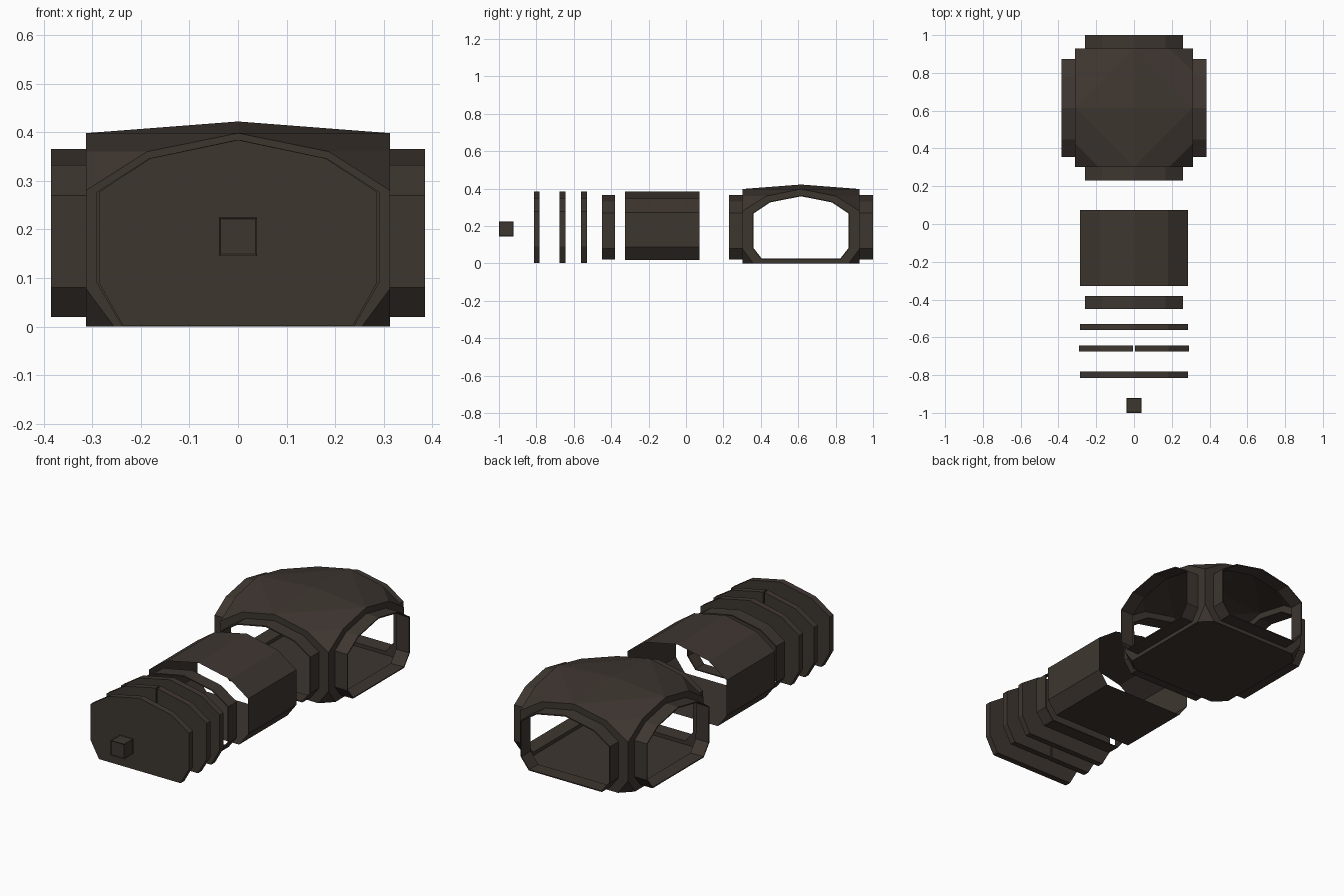
import bpy, bmesh, math
from mathutils import Matrix, Vector

if "Cube" in bpy.data.objects:
    bpy.data.objects.remove(bpy.data.objects["Cube"])

# one dark brown for the whole kit
mat = bpy.data.materials.new("dark_brown")
mat.diffuse_color = (0.048, 0.037, 0.030, 1)
mat.use_nodes = True
mat.node_tree.nodes["Principled BSDF"].inputs["Base Color"].default_value = mat.diffuse_color


def finish(bm, name, thickness=0):
    bmesh.ops.remove_doubles(bm, verts=bm.verts, dist=0.0005)
    bmesh.ops.recalc_face_normals(bm, faces=bm.faces)
    me = bpy.data.meshes.new(name)
    bm.to_mesh(me)
    bm.free()
    me.materials.append(mat)
    ob = bpy.data.objects.new(name, me)
    bpy.context.collection.objects.link(ob)
    if thickness:
        m = ob.modifiers.new("wall_thickness", "SOLIDIFY")
        m.thickness = thickness
        m.offset = -1
    return ob


def mirror_profile(half):
    # half runs from bottom to the peak on x = 0
    return half + [(-x, z) for x, z in reversed(half) if x > 0]


HUB = mirror_profile([(.255, 0), (.313, .078), (.313, .28), (.187, .36), (0, .398)])
COLLAR = mirror_profile([(.212, .02), (.259, .08), (.259, .27), (.167, .332), (0, .365)])
TUBE = mirror_profile([(.235, .018), (.287, .087), (.287, .272), (.181, .346), (0, .384)])
PLATE = mirror_profile([(.237, .002), (.286, .09), (.286, .277), (.181, .346), (0, .384)])
HALF_DOOR = [(.004, .002), (.24, .002), (.291, .09), (.291, .277), (.183, .346), (.004, .384)]


def loft(bm, a, ya, b, yb, caps=False):
    va = [bm.verts.new((x, ya, z)) for x, z in a]
    vb = [bm.verts.new((x, yb, z)) for x, z in b]
    n = len(a)
    for i in range(n):
        j = (i + 1) % n
        bm.faces.new((va[i], va[j], vb[j], vb[i]))
    if caps:
        bm.faces.new(va)
        bm.faces.new(vb)
    return va + vb


# hub room: hull of four arched walls and a raised centre, walls then opened
bm = bmesh.new()
turns = [Matrix.Rotation(k * math.pi / 2, 3, 'Z') for k in range(4)]
for r in turns:
    for x, z in HUB:
        bm.verts.new(r @ Vector((x, -.313, z)))
bm.verts.new((0, 0, .422))
bmesh.ops.remove_doubles(bm, verts=bm.verts, dist=0.0005)
bmesh.ops.convex_hull(bm, input=bm.verts)
bm.normal_update()
walls = [f for f in bm.faces if max(abs(f.normal.x), abs(f.normal.y)) > .99]
bmesh.ops.delete(bm, geom=walls, context='FACES')
# wall frames and projecting collars on all four sides
for r in turns:
    vs = loft(bm, HUB, -.313, COLLAR, -.313)
    vs += loft(bm, COLLAR, -.313, COLLAR, -.385)
    for v in vs:
        v.co = r @ v.co
hub = finish(bm, "hub_room", .006)
hub.location.y = .615

# corridor shell, open at both ends
bm = bmesh.new()
loft(bm, TUBE, -.327, TUBE, .073)
finish(bm, "corridor")

# short connector ring
bm = bmesh.new()
loft(bm, COLLAR, -.45, COLLAR, -.38)
finish(bm, "connector_ring", .006)

# end walls
for name, y in (("end_wall_front", -.814), ("end_wall_inner", -.561)):
    bm = bmesh.new()
    loft(bm, PLATE, y, PLATE, y + .032, True)
    finish(bm, name)

# sliding door in two halves
for side, s in (("right", 1), ("left", -1)):
    bm = bmesh.new()
    leaf = [(s * x, z) for x, z in HALF_DOOR]
    loft(bm, leaf, -.675, leaf, -.643, True)
    finish(bm, "door_leaf_" + side)

# small crate with inset panels
bm = bmesh.new()
bmesh.ops.create_cube(bm, size=.079)
bmesh.ops.inset_individual(bm, faces=bm.faces[:], thickness=.005, depth=-.003)
crate = finish(bm, "crate")
crate.location = (0, -.9605, .185)
